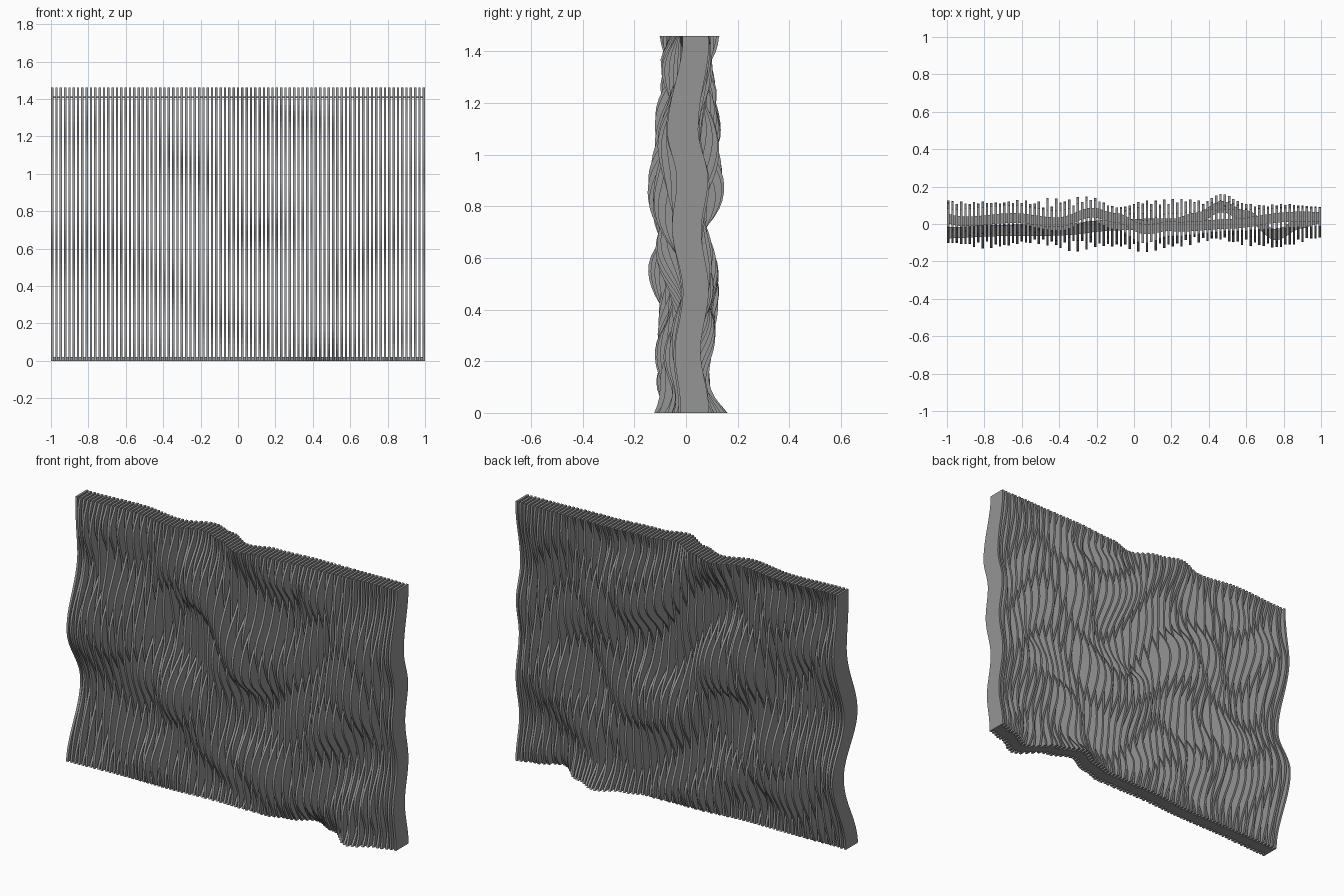
import bpy, bmesh, math

if "Cube" in bpy.data.objects:
    bpy.data.objects.remove(bpy.data.objects["Cube"])

HEIGHT = 1.46
COUNT = 87
THICK = 0.0125
STEPS = 48

GREY = bpy.data.materials.new("dark_grey")
GREY.diffuse_color = (.3, .3, .3, 1)
GREY.use_nodes = True
GREY.node_tree.nodes["Principled BSDF"].inputs["Base Color"].default_value = GREY.diffuse_color

# Centre lines of the undulating wall along its four borders
TOP = [(-1, .035), (-.65, .055), (-.4, .02), (-.23, .075), (-.1, .03), (.05, -.045),
       (.2, 0), (.5, .025), (1, .035)]
BOTTOM = [(-1, -.05), (-.5, -.03), (0, -.01), (.2, 0), (.33, .04), (.47, .11),
          (.6, .05), (.76, -.07), (.9, 0), (1, .035)]
LEFT = [(0, -.045), (.42, .08), (.74, -.04), (1.13, .06), (1.46, .035)]
RIGHT = [(0, .03), (.22, .01), (.45, .04), (.7, .0), (.9, .03), (1.1, -.015), (1.46, .04)]


def ease(points, t):
    """Smooth interpolation through a short list of points."""
    if t <= points[0][0]:
        return points[0][1]
    for (a, va), (b, vb) in zip(points, points[1:]):
        if t <= b:
            k = (1 - math.cos(math.pi * (t - a) / (b - a))) / 2
            return va + (vb - va) * k
    return points[-1][1]


def ripple(x, z, side):
    """Rolling bumps in the middle of the wall; odd and even slats weave apart."""
    s = (.8 * math.sin(9.5 * z + 3.2 * math.sin(2.6 * x + .5) + .6)
         + .6 * math.sin(8.3 * x + 2.0 * math.sin(4.1 * z + 1.0))
         + .4 * math.sin(6.0 * x - 12.0 * z + 1.7))
    weave = math.sin(11.5 * z + 2.2 * math.sin(7 * x)) + .6 * math.sin(13 * x + 5 * z)
    return .075 * math.tanh(.8 * s) + .026 * side * weave


def centre(x, z, side=0):
    """Blend the border lines into the inner bumps."""
    total, weight = ripple(x, z, side), 1.0
    for d, v in ((HEIGHT - z, ease(TOP, x)), (z, ease(BOTTOM, x)),
                 (x + 1, ease(LEFT, z)), (1 - x, ease(RIGHT, z))):
        w = (.12 / (abs(d) + .03)) ** 2
        total += w * v
        weight += w
    return total / weight


def sweep(name, sections):
    """Solid made from a row of four-cornered sections."""
    bm = bmesh.new()
    rings = [[bm.verts.new(p) for p in sec] for sec in sections]
    for a, b in zip(rings, rings[1:]):
        for i in range(4):
            j = (i + 1) % 4
            bm.faces.new((a[i], a[j], b[j], b[i]))
    bm.faces.new(rings[0][::-1])
    bm.faces.new(rings[-1])
    bmesh.ops.recalc_face_normals(bm, faces=bm.faces)
    mesh = bpy.data.meshes.new(name)
    bm.to_mesh(mesh)
    bm.free()
    mesh.materials.append(GREY)
    ob = bpy.data.objects.new(name, mesh)
    bpy.context.collection.objects.link(ob)
    return ob


# Vertical wavy slats, odd and even ones woven against each other
for n in range(COUNT):
    x = -1 + THICK / 2 + (2 - THICK) * n / (COUNT - 1)
    x0, x1 = x - THICK / 2, x + THICK / 2
    side = 1 if n % 2 == 0 else -1
    sections = []
    for i in range(STEPS + 1):
        z = HEIGHT * i / STEPS
        c = centre(x, z, side)
        h = .055 + .006 * math.sin(5 * z + 3 * x)
        sections.append([(x0, c - h, z), (x1, c - h, z), (x1, c + h, z), (x0, c + h, z)])
    sweep("slat_%02d" % (n + 1), sections)


def rail(name, z0, z1, half):
    """Ribbon that ties the slats together along their centre line."""
    sections = []
    for i in range(121):
        x = -1 + 2 * i / 120
        c = centre(x, (z0 + z1) / 2)
        sections.append([(x, c - half, z0), (x, c + half, z0),
                         (x, c + half, z1), (x, c - half, z1)])
    sweep(name, sections)


# Bottom and top tie rails
rail("bottom_rail", 0, .02, .03)
rail("top_rail", 1.405, 1.413, .026)
